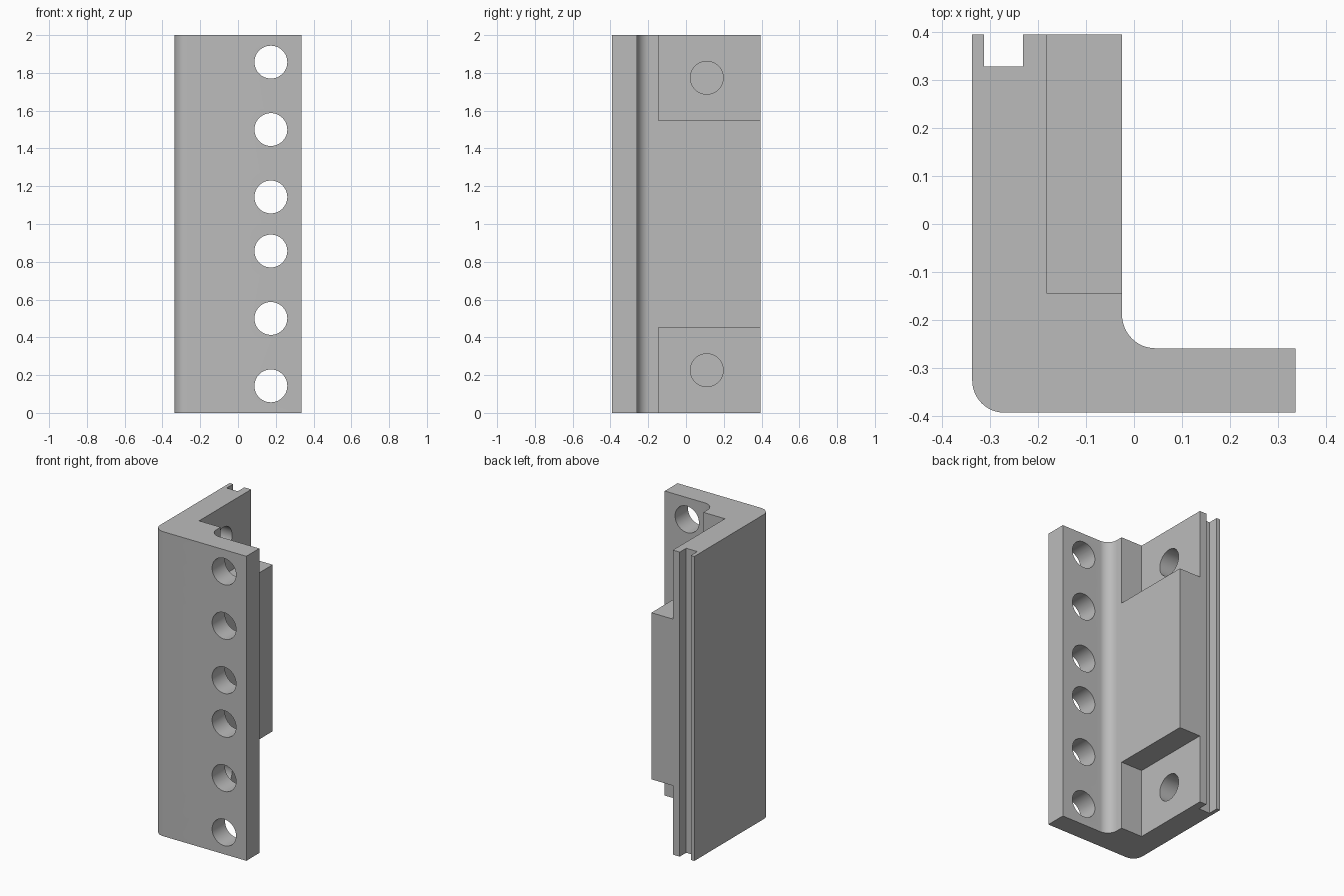
import bpy, bmesh, math
from mathutils import Matrix

if "Cube" in bpy.data.objects:
    bpy.data.objects.remove(bpy.data.objects["Cube"])

grey = bpy.data.materials.new("plain grey")
grey.diffuse_color = (0.5, 0.5, 0.5, 1)
grey.use_nodes = True
grey.node_tree.nodes["Principled BSDF"].inputs["Base Color"].default_value = grey.diffuse_color


def make_object(name, bm):
    bmesh.ops.recalc_face_normals(bm, faces=bm.faces[:])
    mesh = bpy.data.meshes.new(name)
    bm.to_mesh(mesh)
    bm.free()
    mesh.materials.append(grey)
    ob = bpy.data.objects.new(name, mesh)
    bpy.context.collection.objects.link(ob)
    return ob


def arc(cx, cy, r, start, end, n=12):
    angles = [math.radians(start + (end - start) * i / n) for i in range(n + 1)]
    return [(cx + r * math.cos(a), cy + r * math.sin(a)) for a in angles]


def cylinder(name, location, axis, radius, depth):
    bm = bmesh.new()
    turn = Matrix.Rotation(math.pi / 2, 4, 'X' if axis == 'Y' else 'Y')
    bmesh.ops.create_cone(bm, cap_ends=True, segments=48, radius1=radius,
                          radius2=radius, depth=depth,
                          matrix=Matrix.Translation(location) @ turn)
    return make_object(name, bm)


def box(name, low, high):
    bm = bmesh.new()
    bmesh.ops.create_cube(bm, size=1)
    for v in bm.verts:
        v.co = [high[i] if v.co[i] > 0 else low[i] for i in range(3)]
    return make_object(name, bm)


# L-shaped bracket with rounded corner, inner fillet and edge slot
L, R, F, B = -0.337, 0.336, -0.393, 0.395
profile = arc(L + 0.067, F + 0.067, 0.067, 180, 270)
profile += [(R, F), (R, -0.259)]
profile += arc(0.045, -0.189, 0.07, 270, 180)
profile += [(-0.025, B), (-0.231, B), (-0.231, 0.328),
            (-0.312, 0.328), (-0.312, B), (L, B)]
bm = bmesh.new()
base = bm.faces.new([bm.verts.new((x, y, 0)) for x, y in profile])
top = bmesh.ops.extrude_face_region(bm, geom=[base])["geom"]
bmesh.ops.translate(bm, vec=(0, 0, 2),
                    verts=[g for g in top if isinstance(g, bmesh.types.BMVert)])
bracket = make_object("bracket", bm)

cutters = []
# End pockets, each with a blind mounting hole
for low, high, z in ((-0.1, 0.453, 0.226), (1.547, 2.1, 1.774)):
    cutters.append(box("pocket_cutter", (-0.181, -0.145, low), (0.1, 0.5, high)))
    cutters.append(cylinder("blind_hole_cutter", (-0.216, 0.11, z), 'X', 0.087, 0.2))
# Row of through holes in the thin flange
for offset in (0.143, 0.5, 0.857):
    for z in (1 - offset, 1 + offset):
        cutters.append(cylinder("flange_hole_cutter", (0.174, -0.33, z), 'Y', 0.087, 0.3))

for cutter in cutters:
    cutter.hide_render = True
    cutter.hide_set(True)
    cut = bracket.modifiers.new("cut", 'BOOLEAN')
    cut.operation = 'DIFFERENCE'
    cut.solver = 'EXACT'
    cut.object = cutter

# Bake the cuts, drop the helpers and smooth the round surfaces
bpy.context.view_layer.update()
result = bpy.data.meshes.new_from_object(
    bracket.evaluated_get(bpy.context.evaluated_depsgraph_get()))
bracket.modifiers.clear()
bracket.data = result
for cutter in cutters:
    bpy.data.objects.remove(cutter)
bpy.context.view_layer.objects.active = bracket
bracket.select_set(True)
bpy.ops.object.shade_smooth_by_angle(angle=math.radians(30))
